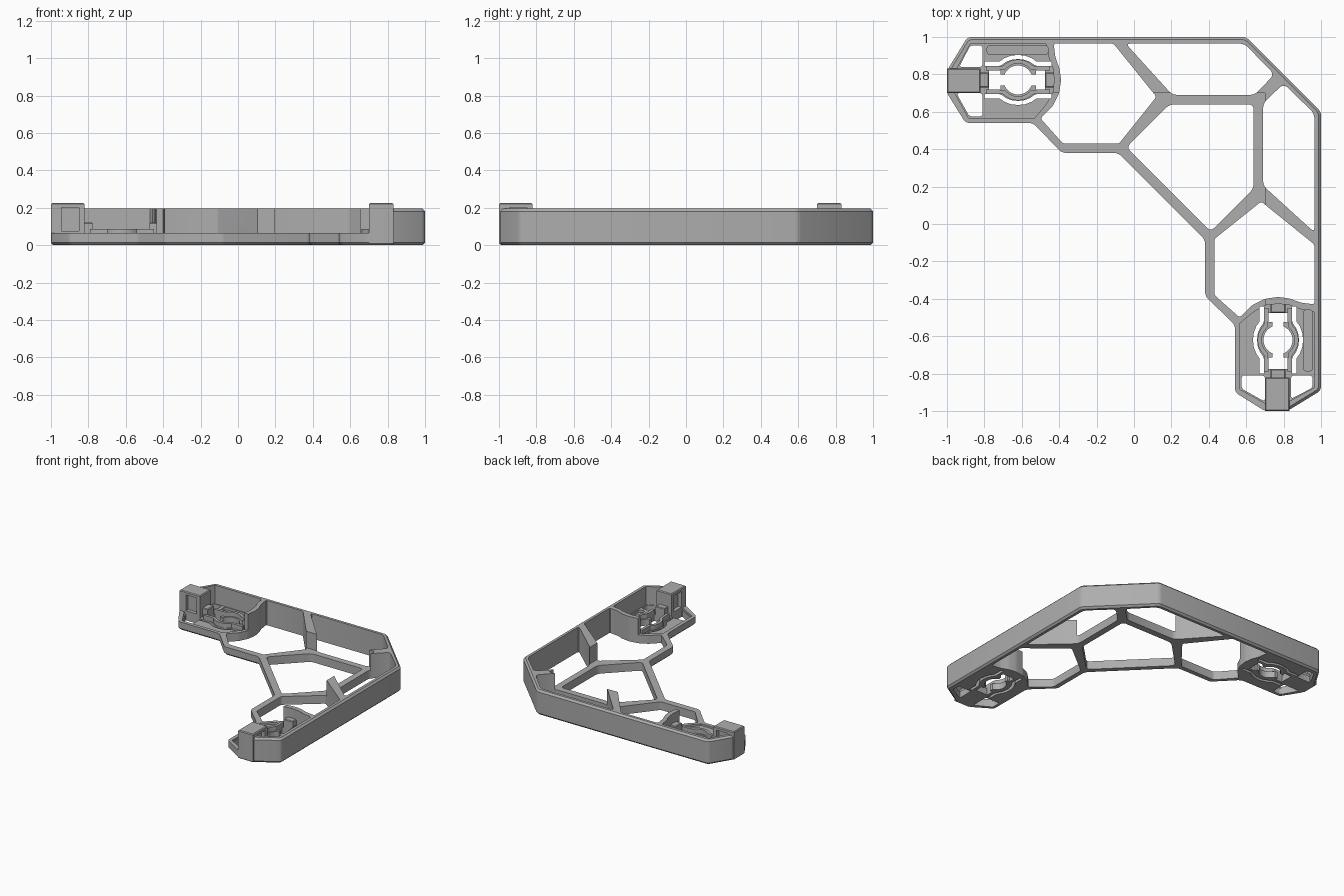
import bpy, bmesh, math
from mathutils import Vector

cube = bpy.data.objects.get("Cube")
if cube:
    bpy.data.objects.remove(cube)

grey = bpy.data.materials.new("plain grey")
grey.use_nodes = True
grey.diffuse_color = (0.42, 0.42, 0.42, 1)
grey.node_tree.nodes["Principled BSDF"].inputs["Base Color"].default_value = grey.diffuse_color


def prism(name, pts, z0, z1, fillet=0, chamfer=0, swap=False):
    """Extruded outline, optional rounded corners and chamfered rims."""
    bm = bmesh.new()
    face = bm.faces.new([bm.verts.new((y, x, z0) if swap else (x, y, z0)) for x, y in pts])
    ext = bmesh.ops.extrude_face_region(bm, geom=[face])["geom"]
    bmesh.ops.translate(bm, vec=(0, 0, z1 - z0),
                        verts=[g for g in ext if isinstance(g, bmesh.types.BMVert)])
    bmesh.ops.recalc_face_normals(bm, faces=bm.faces[:])
    if fillet:
        edges = [e for e in bm.edges if abs(e.verts[0].co.z - e.verts[1].co.z) > 1e-4]
        bmesh.ops.bevel(bm, geom=edges, offset=fillet, segments=3, profile=0.5, affect='EDGES')
    if chamfer:
        edges = [e for e in bm.edges if abs(e.verts[0].co.z - e.verts[1].co.z) < 1e-4]
        bmesh.ops.bevel(bm, geom=edges, offset=chamfer, segments=1, affect='EDGES')
    bmesh.ops.recalc_face_normals(bm, faces=bm.faces[:])
    mesh = bpy.data.meshes.new(name)
    bm.to_mesh(mesh)
    bm.free()
    mesh.materials.append(grey)
    ob = bpy.data.objects.new(name, mesh)
    bpy.context.collection.objects.link(ob)
    return ob


def rect(x0, x1, y0, y1):
    return [(x0, y0), (x1, y0), (x1, y1), (x0, y1)]


def strip(path, width):
    """Outline of a band of constant width along a path."""
    p = [Vector(q) for q in path]
    sides = ([], [])
    for i, q in enumerate(p):
        d = (p[min(i + 1, len(p) - 1)] - p[max(i - 1, 0)]).normalized()
        n = Vector((-d.y, d.x)) * width / 2
        sides[0].append(tuple(q + n))
        sides[1].append(tuple(q - n))
    return sides[0] + sides[1][::-1]


def activate(ob):
    bpy.ops.object.select_all(action='DESELECT')
    ob.select_set(True)
    bpy.context.view_layer.objects.active = ob


def cut(ob, *args, **kw):
    """Subtract a prism from an object and discard the cutter."""
    cutter = prism("cutter", *args, **kw)
    cutter.hide_render = True
    activate(ob)
    mod = ob.modifiers.new("cut", 'BOOLEAN')
    mod.operation, mod.solver, mod.object = 'DIFFERENCE', 'EXACT', cutter
    bpy.ops.object.modifier_apply(modifier=mod.name)
    bpy.data.objects.remove(cutter)


CX, CY = -0.62, 0.77        # socket centre on the left arm
TOP, RIM, FLOOR = 0.195, 0.065, 0.05

# Frame outline: one half, the other half is its reflection across the diagonal
half = [(0.6, 1), (-0.89, 1), (-1, 0.82), (-1, 0.7), (-0.9, 0.54), (-0.54, 0.54),
        (-0.385, 0.38), (-0.085, 0.38)]
outline = half + [(y, x) for x, y in reversed(half)]
frame = prism("bracket_frame", outline, 0, TOP, fillet=0.02, chamfer=0.014)

# Low inner portion: everything inside the corner drops to rim height
cut(frame, rect(-1.2, 0.7, -1.2, 0.7), RIM, 0.5)

# Central opening
cut(frame, [(0.19, 0.64), (0.64, 0.64), (0.64, 0.19), (0.41, -0.04), (-0.04, 0.41)],
    -0.1, 0.5, fillet=0.025)

socket_arc = [(-0.43, 0.965), (-0.42, 0.89), (-0.398, 0.83), (-0.39, 0.77),
              (-0.4, 0.7), (-0.435, 0.63), (-0.5, 0.565)]
arm_cell = [(-0.38, 0.43), (-0.08, 0.43), (0.12, 0.68), (-0.11, 0.965)]
edge_cell = [(-0.045, 0.965), (0.59, 0.965), (0.75, 0.8), (0.645, 0.69), (0.205, 0.69)]
upper_end = [(-0.81, 0.84), (-0.81, 0.955), (-0.875, 0.955), (-0.935, 0.84)]
lower_end = [(-0.81, 0.7), (-0.81, 0.575), (-0.88, 0.575), (-0.95, 0.7)]
pocket = [(-0.875, 0.963), (-0.47, 0.963), (-0.455, 0.89), (-0.433, 0.83), (-0.427, 0.77),
          (-0.435, 0.7), (-0.47, 0.64), (-0.53, 0.568), (-0.885, 0.568),
          (-0.958, 0.7), (-0.942, 0.84)]


def bulged(offset, side, x0, x1):
    """Straight run that bows outward around the socket centre."""
    pts = [(x0, CY + side * offset), (CX - 0.1, CY + side * offset)]
    for a in range(-60, 61, 20):
        t = math.radians(a)
        pts.append((CX + (offset + 0.03) * 0.9 * math.sin(t),
                    CY + side * (offset + 0.036 * math.cos(t * 1.4))))
    return pts + [(CX + 0.1, CY + side * offset), (x1, CY + side * offset)]


for swap, arm in ((False, "left"), (True, "front")):
    # Large openings and raised-wall socket recess
    cut(frame, socket_arc + arm_cell, -0.1, 0.5, fillet=0.012, swap=swap)
    cut(frame, edge_cell, -0.1, 0.5, fillet=0.025, swap=swap)
    cut(frame, pocket, FLOOR, 0.5, swap=swap)
    for tri in (upper_end, lower_end):
        cut(frame, tri, -0.1, 0.5, fillet=0.014, swap=swap)

    # Socket floor: shallow slot, spring slits and central hole
    cut(frame, rect(-0.785, -0.46, 0.905, 0.955), 0.03, 0.5, fillet=0.015, swap=swap)
    for side in (1, -1):
        cut(frame, strip(bulged(0.087, side, -0.8, -0.44), 0.022), -0.1, 0.5, swap=swap)
    ring = [(CX + 0.078 * math.cos(i * math.tau / 24), CY + 0.078 * math.sin(i * math.tau / 24))
            for i in range(24)]
    cut(frame, ring, -0.1, 0.5, swap=swap)
    cut(frame, rect(-0.72, -0.52, CY - 0.03, CY + 0.03), -0.1, 0.5, swap=swap)
    for x0, x1 in ((-0.775, -0.715), (-0.525, -0.475)):
        cut(frame, rect(x0, x1, CY - 0.052, CY + 0.052), -0.1, 0.5, swap=swap)

    # Raised spring arms beside the hole
    for side, label in ((1, "outer"), (-1, "inner")):
        prism(f"{arm}_{label}_spring_arm", strip(bulged(0.063, side, -0.79, -0.45), 0.022),
              0.01, 0.085, swap=swap)

    # End post with recessed cheeks
    post = prism(f"{arm}_end_post", rect(-1, -0.82, 0.7, 0.832), 0.004, 0.225,
                 chamfer=0.006, swap=swap)
    for y0, y1 in ((0.6, 0.73), (0.802, 0.9)):
        cut(post, rect(-0.945, -0.85, y0, y1), 0.075, 0.2, swap=swap)

    # Catch teeth on the post and the curved wall
    prism(f"{arm}_post_tooth", rect(-0.825, -0.775, 0.73, 0.81), 0.03, 0.12,
          chamfer=0.005, swap=swap)
    prism(f"{arm}_wall_tooth", rect(-0.475, -0.42, 0.73, 0.81), 0.03, 0.12,
          chamfer=0.005, swap=swap)

for ob in [o for o in bpy.context.scene.objects if o.type == 'MESH']:
    activate(ob)
    bpy.ops.object.shade_smooth_by_angle(angle=math.radians(25))
